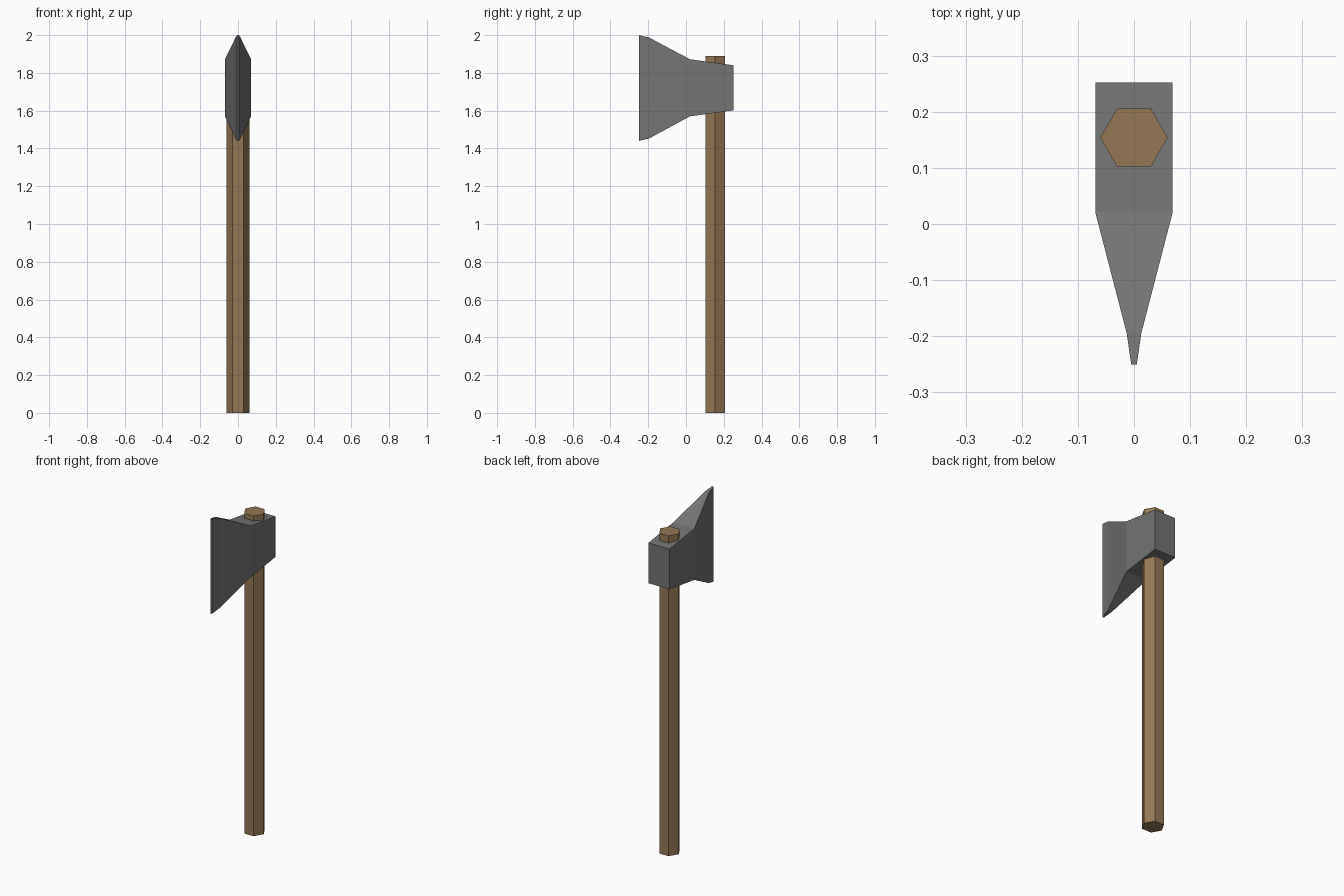
import bpy, bmesh, math

if "Cube" in bpy.data.objects:
    bpy.data.objects.remove(bpy.data.objects["Cube"])


def material(name, color):
    m = bpy.data.materials.new(name)
    m.diffuse_color = (*color, 1)
    m.use_nodes = True
    m.node_tree.nodes["Principled BSDF"].inputs["Base Color"].default_value = m.diffuse_color
    return m


def loft(name, rings, mat):
    """Skin a list of equal-length point rings and cap both ends."""
    bm = bmesh.new()
    loops = [[bm.verts.new(p) for p in ring] for ring in rings]
    n = len(loops[0])
    for a, b in zip(loops, loops[1:]):
        for i in range(n):
            j = (i + 1) % n
            bm.faces.new((a[i], a[j], b[j], b[i]))
    bm.faces.new(loops[0])
    bm.faces.new(loops[-1])
    bmesh.ops.recalc_face_normals(bm, faces=bm.faces)
    mesh = bpy.data.meshes.new(name)
    bm.to_mesh(mesh)
    bm.free()
    mesh.materials.append(mat)
    obj = bpy.data.objects.new(name, mesh)
    bpy.context.collection.objects.link(obj)
    return obj


wood = material("brown wood", (0.305, 0.184, 0.085))
steel = material("grey steel", (0.172, 0.172, 0.172))

# Hexagonal handle, passing through the head
R, CY = 0.06, 0.154
hexagon = [(R * math.cos(math.radians(60 * k)), CY + R * math.sin(math.radians(60 * k)))
           for k in range(6)]
loft("handle", [[(x, y, z) for x, y in hexagon] for z in (0, 1.89)], wood)

# Axe head: rectangular sections (y, half width, bottom, top) from poll to edge
sections = [
    (0.252, 0.069, 1.602, 1.84),
    (0.021, 0.069, 1.57, 1.872),
    (-0.195, 0.013, 1.453, 1.987),
    (-0.25, 0.005, 1.44, 2.0),
]
loft("axe_head", [[(-w, y, lo), (w, y, lo), (w, y, hi), (-w, y, hi)]
                  for y, w, lo, hi in sections], steel)
